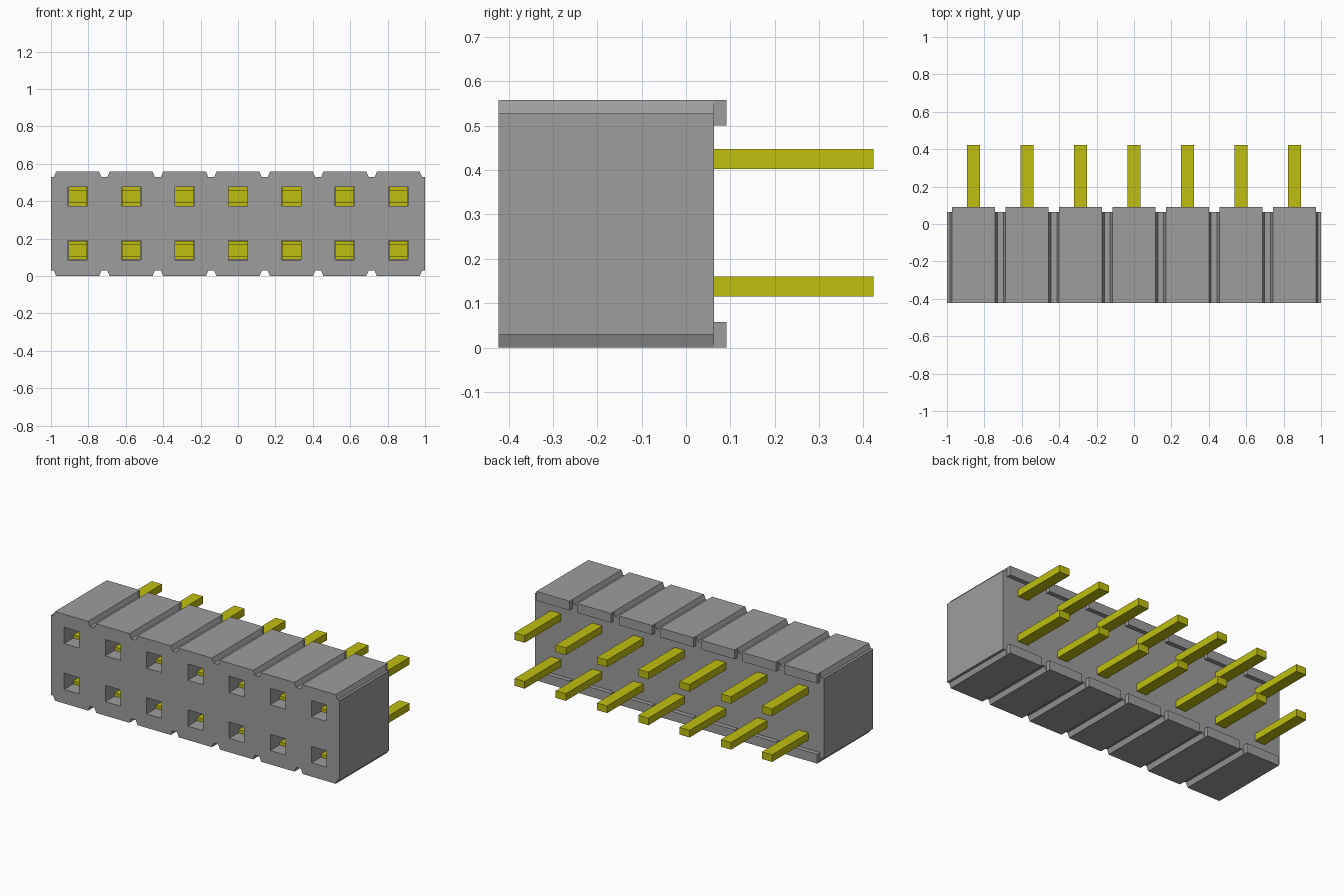
import bpy
import bmesh
from mathutils import Matrix, Vector

default = bpy.data.objects.get("Cube")
if default:
    bpy.data.objects.remove(default, do_unlink=True)

COLUMNS = 7
PITCH = 2 / COLUMNS
HEIGHT = 0.558
FRONT, BACK, STANDOFF_BACK, PIN_END = -0.422, 0.063, 0.091, 0.422
GROOVE = 0.029              # groove depth
TOP_HALF, ROOT_HALF = 0.115, 0.127
ROWS = {"lower": 0.138, "upper": 0.425}
COLUMN_X = [(i - (COLUMNS - 1) / 2) * PITCH for i in range(COLUMNS)]


def material(name, color):
    mat = bpy.data.materials.new(name)
    mat.use_nodes = True
    mat.diffuse_color = color
    mat.node_tree.nodes["Principled BSDF"].inputs["Base Color"].default_value = color
    return mat


plastic = material("grey plastic", (0.34, 0.34, 0.34, 1))
metal = material("yellow metal", (0.52, 0.52, 0.005, 1))


def add_box(bm, low, high):
    low, high = Vector(low), Vector(high)
    place = Matrix.Translation((low + high) / 2) @ Matrix.Diagonal((*(high - low), 1))
    bmesh.ops.create_cube(bm, size=1, matrix=place)


def add_prism(bm, outline, y0, y1):
    # Extrude an x-z outline along y
    face = bm.faces.new([bm.verts.new((x, y0, z)) for x, z in outline])
    made = bmesh.ops.extrude_face_region(bm, geom=[face])["geom"]
    verts = [v for v in made if isinstance(v, bmesh.types.BMVert)]
    bmesh.ops.translate(bm, verts=verts, vec=(0, y1 - y0, 0))


def finish(bm, name, mat):
    bmesh.ops.recalc_face_normals(bm, faces=bm.faces)
    mesh = bpy.data.meshes.new(name)
    bm.to_mesh(mesh)
    bm.free()
    obj = bpy.data.objects.new(name, mesh)
    mesh.materials.append(mat)
    bpy.context.collection.objects.link(obj)
    return obj


# Housing: one grooved outline, mirrored top to bottom
upper = [(-1, HEIGHT - GROOVE)]
for x in COLUMN_X:
    upper += [(x - ROOT_HALF, HEIGHT - GROOVE), (x - TOP_HALF, HEIGHT),
              (x + TOP_HALF, HEIGHT), (x + ROOT_HALF, HEIGHT - GROOVE)]
upper.append((1, HEIGHT - GROOVE))
lower = [(x, HEIGHT - z) for x, z in reversed(upper)]
bm = bmesh.new()
add_prism(bm, upper + lower, FRONT, BACK)
housing = finish(bm, "housing", plastic)

# Square sockets cut into the front
bm = bmesh.new()
for z in ROWS.values():
    for x in COLUMN_X:
        add_box(bm, (x - 0.052, FRONT - 0.1, z - 0.051), (x + 0.052, 0, z + 0.051))
cutter = finish(bm, "socket_cutter", plastic)
cutter.hide_render = True
cut = housing.modifiers.new("sockets", "BOOLEAN")
cut.operation = "DIFFERENCE"
cut.solver = "EXACT"
cut.object = cutter
graph = bpy.context.evaluated_depsgraph_get()
housing.data = bpy.data.meshes.new_from_object(housing.evaluated_get(graph))
housing.modifiers.clear()
bpy.data.objects.remove(cutter, do_unlink=True)

# Standoff lips along the rear edges
for name, z0, z1 in (("lower", 0, 0.058), ("upper", HEIGHT - 0.058, HEIGHT)):
    bm = bmesh.new()
    for x in COLUMN_X:
        add_box(bm, (x - TOP_HALF, BACK, z0), (x + TOP_HALF, STANDOFF_BACK, z1))
    finish(bm, name + "_standoffs", plastic)

# Contacts: a two-pronged fork in each socket and a flat pin behind
for name, z in ROWS.items():
    bm = bmesh.new()
    for x in COLUMN_X:
        for side in (-1, 1):
            inner, outer = sorted((z + side * 0.03, z + side * 0.05))
            add_box(bm, (x - 0.05, FRONT + 0.09, inner), (x + 0.05, -0.05, outer))
        add_box(bm, (x - 0.05, -0.05, z - 0.05), (x + 0.05, -0.002, z + 0.05))
        add_box(bm, (x - 0.035, -0.002, z - 0.0225), (x + 0.035, PIN_END, z + 0.0225))
    finish(bm, name + "_contacts", metal)
